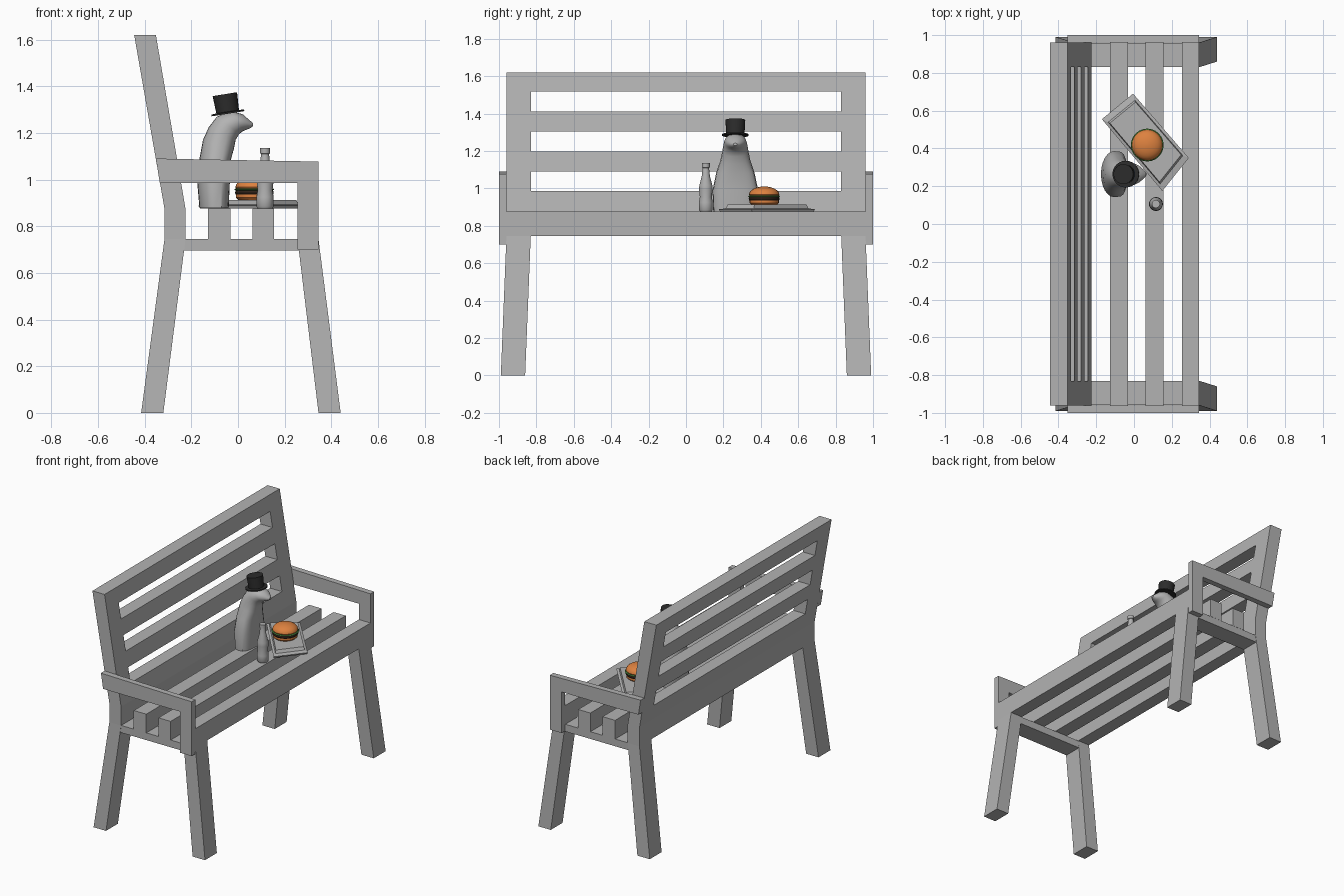
import bpy, bmesh, math
from mathutils import Matrix

if "Cube" in bpy.data.objects:
    bpy.data.objects.remove(bpy.data.objects["Cube"])


def material(name, rgb):
    m = bpy.data.materials.new(name)
    m.diffuse_color = (*rgb, 1)
    m.use_nodes = True
    m.node_tree.nodes["Principled BSDF"].inputs["Base Color"].default_value = m.diffuse_color
    return m


GREY = material("grey", (0.45, 0.45, 0.45))
BLACK = material("hat black", (0.025, 0.025, 0.025))
BUN = material("bun orange", (0.72, 0.22, 0.05))
GREEN = material("lettuce green", (0.06, 0.2, 0.04))
BROWN = material("patty brown", (0.03, 0.016, 0.01))


def loft(name, rings, mat, smooth=False):
    """Skin a list of equal closed rings and cap both ends."""
    bm = bmesh.new()
    vs = [[bm.verts.new(p) for p in r] for r in rings]
    n = len(rings[0])
    for a, b in zip(vs, vs[1:]):
        for i in range(n):
            j = (i + 1) % n
            bm.faces.new((a[i], a[j], b[j], b[i]))
    bm.faces.new(vs[0][::-1])
    bm.faces.new(vs[-1])
    bmesh.ops.recalc_face_normals(bm, faces=bm.faces)
    me = bpy.data.meshes.new(name)
    bm.to_mesh(me)
    bm.free()
    me.materials.append(mat)
    ob = bpy.data.objects.new(name, me)
    bpy.context.collection.objects.link(ob)
    if smooth:
        bpy.ops.object.select_all(action='DESELECT')
        ob.select_set(True)
        bpy.context.view_layer.objects.active = ob
        bpy.ops.object.shade_smooth_by_angle(angle=math.radians(35))
    return ob


def extrude_y(name, profile, y0, y1):
    return loft(name, [[(x, y, z) for x, z in profile] for y in (y0, y1)], GREY)


def lathe(name, profile, loc, mat, sides=24, tilt=0):
    rings = [[(r * math.cos(2 * math.pi * i / sides), r * math.sin(2 * math.pi * i / sides), z)
              for i in range(sides)] for r, z in profile]
    ob = loft(name, rings, mat, True)
    ob.matrix_world = Matrix.Translation(loc) @ Matrix.Rotation(tilt, 4, 'Y')
    return ob


def rect(x0, x1, z0, z1):
    return [(x0, z0), (x1, z0), (x1, z1), (x0, z1)]


# Bench seat slats and front rail
for x0, x1, name in ((-0.128, -0.032, "seat_slat_back"), (0.062, 0.155, "seat_slat_middle"),
                     (0.255, 0.345, "seat_front_rail")):
    extrude_y(name, rect(x0, x1, 0.745, 0.875), -0.96, 0.96)


# Backrest, leaning back above the seat
def lean(z):
    t = max(0, (z - 0.875) / 0.745)
    return -0.315 - 0.13 * t, -0.225 - 0.127 * t


def back_profile(levels):
    return [(lean(z)[0], z) for z in levels] + [(lean(z)[1], z) for z in reversed(levels)]


for s in (-1, 1):
    extrude_y("back_post", back_profile((0.745, 0.875, 1.62)), s * 0.83, s * 0.96)
for levels in ((0.745, 0.875, 0.985), (1.09, 1.197), (1.303, 1.41), (1.517, 1.62)):
    extrude_y("back_rail", back_profile(levels), -0.83, 0.83)

# Splayed legs, cross rails and arm frames at each end
for s in (-1, 1):
    for name, b0, b1, t0, t1 in (("front_leg", 0.345, 0.44, 0.255, 0.345),
                                 ("back_leg", -0.415, -0.32, -0.315, -0.225)):
        loft(name, [[(x0, s * y0, z), (x1, s * y0, z), (x1, s * y1, z), (x0, s * y1, z)]
                    for x0, x1, y0, y1, z in ((b0, b1, 0.86, 0.99, 0), (t0, t1, 0.83, 0.96, 0.745))], GREY)
    extrude_y("cross_rail", rect(-0.235, 0.262, 0.695, 0.745), s * 0.832, s * 0.959)
    extrude_y("arm_frame", [(-0.352, 1.09), (0.345, 1.077), (0.345, 0.70), (0.255, 0.70),
                            (0.255, 0.985), (-0.335, 0.985)], s * 0.96, s * 1.0)

# Bird figure: rings given by back point, front point, half width, front squareness
spine = [(-0.165, 0.877, -0.04, 0.877, 0.118, 0.5), (-0.175, 0.99, -0.035, 0.99, 0.122, 0.5),
         (-0.165, 1.09, -0.032, 1.08, 0.102, 0.6), (-0.15, 1.17, -0.018, 1.13, 0.08, 0.7),
         (-0.125, 1.225, -0.01, 1.17, 0.07, 0.8), (-0.09, 1.27, 0.005, 1.195, 0.064, 1),
         (-0.03, 1.293, 0.022, 1.208, 0.058, 1), (0.02, 1.28, 0.035, 1.213, 0.044, 1),
         (0.05, 1.254, 0.052, 1.22, 0.024, 1), (0.064, 1.242, 0.065, 1.229, 0.01, 1)]
rings = []
for xb, zb, xf, zf, w, e in spine:
    ring = []
    for i in range(24):
        a = 2 * math.pi * i / 24
        c = math.cos(a)
        u = (1 + (max(c, 0) ** e if c > 0 else c)) / 2
        ring.append((xb + (xf - xb) * u, 0.264 + w * math.sin(a), zb + (zf - zb) * u))
    rings.append(ring)
loft("bird_body", rings, GREY, True)

# Top hat
lathe("top_hat", [(0.071, 0), (0.071, 0.007), (0.049, 0.009), (0.053, 0.085)],
      (-0.043, 0.264, 1.282), BLACK, 24, math.radians(-9))

# Food tray: thin sheet with a raised, tapered slab
corners = [(-0.005, 0.69), (0.29, 0.35), (0.15, 0.175), (-0.17, 0.555)]


def tray_ring(k, z):
    return [(0.066 + (x - 0.066) * k, 0.44 + (y - 0.44) * k, z) for x, y in corners]


loft("tray", [tray_ring(0.97, 0.876), tray_ring(1, 0.888), tray_ring(0.86, 0.893),
              tray_ring(0.82, 0.913)], GREY)

# Burger layers
at = (0.07, 0.418, 0)
lathe("bottom_bun", [(0.068, 0.912), (0.078, 0.922), (0.078, 0.936)], at, BUN)
lathe("patty", [(0.08, 0.936), (0.083, 0.943), (0.08, 0.954)], at, BROWN)
lathe("lettuce", [(0.08, 0.954), (0.087, 0.957), (0.08, 0.962)], at, GREEN)
lathe("top_bun", [(0.078, 0.962)] + [(0.081 * math.cos(a), 0.967 + 0.043 * math.sin(a))
      for a in [math.radians(d) for d in (0, 15, 30, 45, 60, 75, 87)]], at, BUN)

# Bottle
lathe("bottle", [(0.031, 0.876), (0.037, 0.885), (0.037, 0.925), (0.032, 0.955), (0.036, 0.99),
                 (0.035, 1.015), (0.022, 1.065), (0.017, 1.11), (0.021, 1.112), (0.021, 1.135)],
      (0.116, 0.106, 0), GREY, 20)
